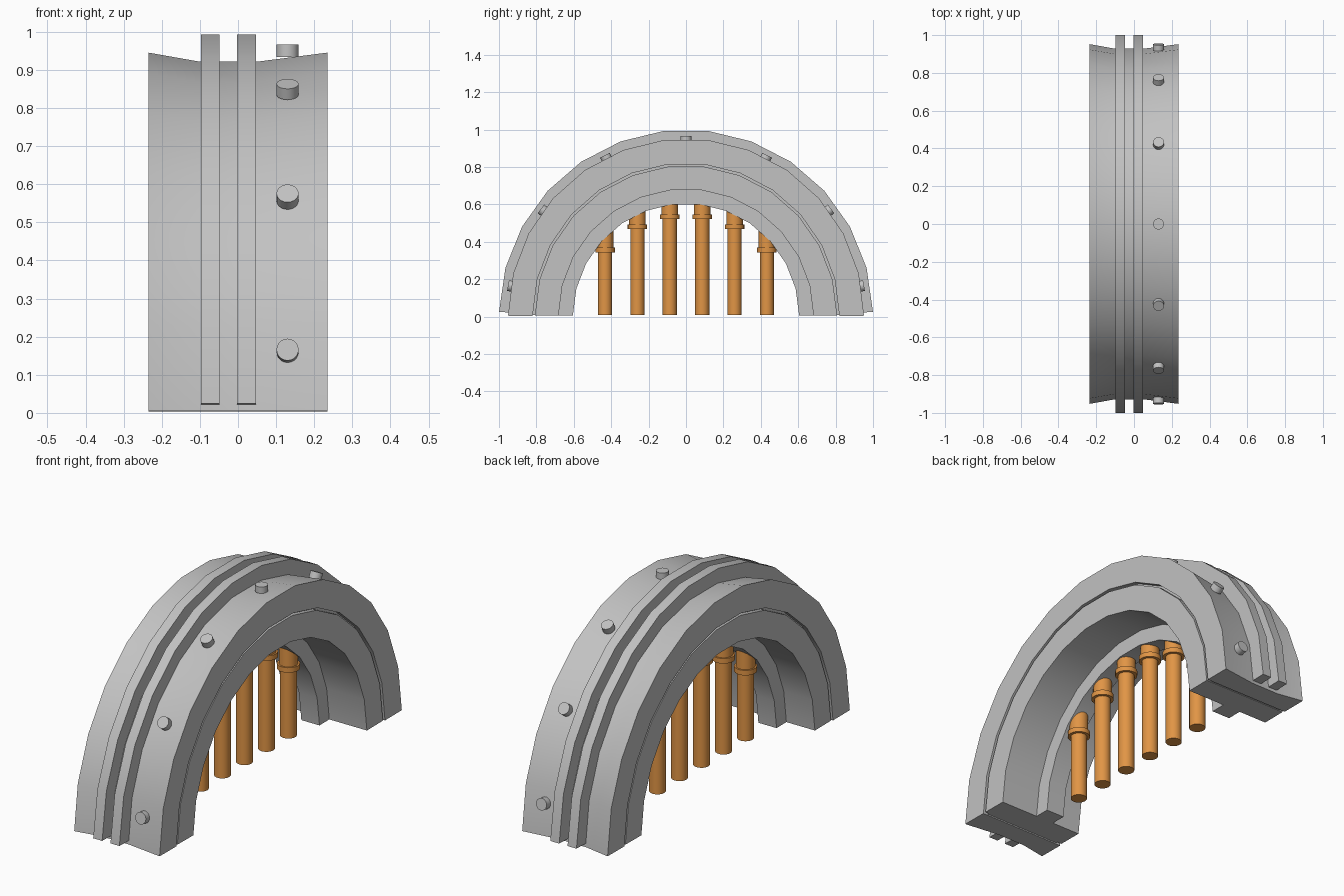
import bpy, bmesh, math
from mathutils import Matrix, Vector

if "Cube" in bpy.data.objects:
    bpy.data.objects.remove(bpy.data.objects["Cube"])

SEGMENTS = 13
MID_X = -0.025   # centre plane of flanges, lip and tubes


def make_material(name, color):
    m = bpy.data.materials.new(name)
    m.diffuse_color = (*color, 1)
    m.use_nodes = True
    m.node_tree.nodes["Principled BSDF"].inputs["Base Color"].default_value = m.diffuse_color
    return m


grey = make_material("light grey", (0.54, 0.54, 0.54))
orange = make_material("copper orange", (0.75, 0.30, 0.06))


def finish(bm, name, mat):
    bmesh.ops.recalc_face_normals(bm, faces=bm.faces)
    mesh = bpy.data.meshes.new(name)
    bm.to_mesh(mesh)
    bm.free()
    mesh.materials.append(mat)
    ob = bpy.data.objects.new(name, mesh)
    bpy.context.collection.objects.link(ob)
    bpy.ops.object.select_all(action='DESELECT')
    ob.select_set(True)
    bpy.context.view_layer.objects.active = ob
    bpy.ops.object.shade_smooth_by_angle(angle=math.radians(30))
    return ob


def half_ring(name, profile, half_span):
    """Sweep an (x, radius) profile over an arch around the x axis."""
    bm = bmesh.new()
    rows = []
    for i in range(SEGMENTS + 1):
        a = math.radians(half_span) * (2 * i / SEGMENTS - 1)
        rows.append([bm.verts.new((x, r * math.sin(a), r * math.cos(a)))
                     for x, r in profile])
    n = len(profile)
    for a, b in zip(rows, rows[1:]):
        for j in range(n):
            k = (j + 1) % n
            bm.faces.new((a[j], a[k], b[k], b[j]))
    bm.faces.new(rows[0])
    bm.faces.new(rows[-1][::-1])
    return finish(bm, name, grey)


def add_cylinder(bm, center, direction, radius, depth, sides=20):
    rot = Vector((0, 0, 1)).rotation_difference(Vector(direction))
    mat = Matrix.Translation(center) @ rot.to_matrix().to_4x4()
    bmesh.ops.create_cone(bm, cap_ends=True, segments=sides, radius1=radius,
                          radius2=radius, depth=depth, matrix=mat)


# Outer shell with a shallow valley across its width
half_ring("outer_shell", [(-0.235, 0.82), (-0.235, 0.952), (-0.1, 0.928),
                          (0.05, 0.928), (0.235, 0.952), (0.235, 0.82)], 89.7)

# Inner liner, leaving a fine seam, with the central lip
half_ring("inner_liner", [(-0.232, 0.808), (0.232, 0.808), (0.232, 0.682),
                          (0.025, 0.682), (0.025, 0.605), (-0.075, 0.605),
                          (-0.075, 0.682), (-0.232, 0.682)], 89.5)

# Core that closes the seam between shell and liner
half_ring("seam_core", [(-0.21, 0.80), (0.21, 0.80),
                        (0.21, 0.83), (-0.21, 0.83)], 89.3)

# Two outer flanges
for side, x0, x1 in (("left", -0.097, -0.048), ("right", -0.002, 0.047)):
    half_ring(side + "_flange", [(x0, 0.90), (x0, 1.0), (x1, 1.0), (x1, 0.90)], 88.6)

# Radial pegs around the shell
for i in range(-3, 4):
    a = math.radians(26.7 * i)
    d = Vector((0, math.sin(a), math.cos(a)))
    bm = bmesh.new()
    add_cylinder(bm, Vector((0.13, 0, 0)) + d * 0.95, d, 0.029, 0.032)
    finish(bm, "peg", grey)

# Hanging tubes, each with a collar and a wider head set into the lip
for i in range(6):
    y = (i - 2.5) * 0.173
    lip = math.sqrt(0.6 ** 2 - y ** 2)
    collar = lip - 0.062
    bm = bmesh.new()
    for z0, z1, r in ((0.01, collar, 0.038),
                      (collar - 0.01, collar + 0.015, 0.052),
                      (collar, lip + 0.05, 0.044)):
        add_cylinder(bm, (MID_X, y, (z0 + z1) / 2), (0, 0, 1), r, z1 - z0, 24)
    finish(bm, "tube", orange)
